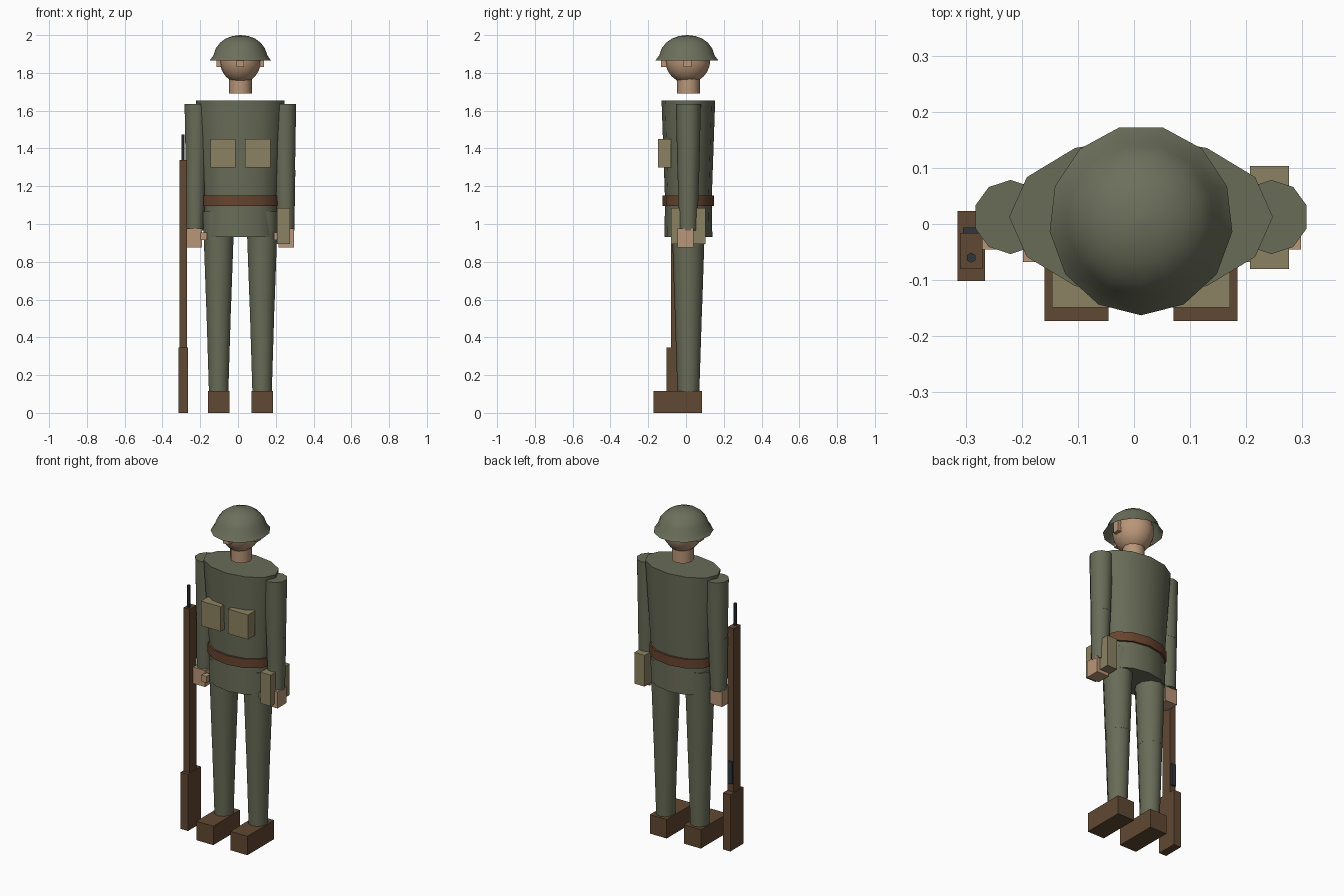
import bpy, bmesh, math
from mathutils import Vector

if "Cube" in bpy.data.objects:
    bpy.data.objects.remove(bpy.data.objects["Cube"])

CX, CY = 0.0125, 0.0125   # centre line of the figure


def mat(name, rgb):
    m = bpy.data.materials.new(name)
    m.diffuse_color = (*rgb, 1)
    m.use_nodes = True
    m.node_tree.nodes["Principled BSDF"].inputs["Base Color"].default_value = m.diffuse_color
    return m


UNIFORM = mat("uniform_green", (0.140, 0.148, 0.096))
HELMET = mat("helmet_green", (0.150, 0.160, 0.105))
SKIN = mat("skin", (0.485, 0.305, 0.188))
CANVAS = mat("canvas_tan", (0.262, 0.223, 0.122))
LEATHER = mat("boot_leather", (0.117, 0.065, 0.032))
BELT = mat("belt_leather", (0.135, 0.058, 0.028))
WOOD = mat("rifle_wood", (0.120, 0.065, 0.033))
STEEL = mat("dark_steel", (0.030, 0.037, 0.042))


def finish(name, bm, material, smooth=True):
    bmesh.ops.remove_doubles(bm, verts=bm.verts, dist=1e-5)
    bmesh.ops.recalc_face_normals(bm, faces=bm.faces)
    me = bpy.data.meshes.new(name)
    bm.to_mesh(me)
    bm.free()
    me.materials.append(material)
    ob = bpy.data.objects.new(name, me)
    bpy.context.collection.objects.link(ob)
    if smooth:
        bpy.ops.object.select_all(action='DESELECT')
        ob.select_set(True)
        bpy.context.view_layer.objects.active = ob
        bpy.ops.object.shade_smooth_by_angle(angle=math.radians(52))
    return ob


def box(name, x, y, z, material):
    """Box from (min, max) pairs."""
    bm = bmesh.new()
    bmesh.ops.create_cube(bm, size=1)
    for v in bm.verts:
        v.co = Vector([(a + b) / 2 + c * (b - a) for (a, b), c in zip((x, y, z), v.co)])
    return finish(name, bm, material, False)


def loft(name, rings, material, n=12, bottom=True):
    """Elliptical rings (cx, cy, z, rx, ry), from the bottom up."""
    bm = bmesh.new()
    loops = []
    for cx, cy, z, rx, ry in rings:
        loops.append([bm.verts.new((cx + rx * math.sin(2 * math.pi * k / n),
                                    cy - ry * math.cos(2 * math.pi * k / n), z))
                      for k in range(n)])
    for lo, hi in zip(loops, loops[1:]):
        for k in range(n):
            j = (k + 1) % n
            bm.faces.new((lo[k], lo[j], hi[j], hi[k]))
    if bottom:
        bm.faces.new(loops[0][::-1])
    bm.faces.new(loops[-1])
    return finish(name, bm, material)


def side_x(s, a, b):
    """Mirror an x range about the centre line."""
    return tuple(sorted((CX + s * a, CX + s * b)))


# Torso, tunic skirt and belt
loft("torso", [(CX, CY, 1.08, 0.193, 0.122), (CX, CY, 1.655, 0.235, 0.142)], UNIFORM)
loft("tunic_skirt", [(CX, CY, 0.93, 0.196, 0.127), (CX, CY, 1.10, 0.193, 0.124)], UNIFORM)
loft("belt", [(CX, CY, 1.095, 0.206, 0.136), (CX, CY, 1.15, 0.206, 0.136)], BELT)

# Neck, head, nose
loft("neck", [(CX, CY, 1.69, 0.061, 0.061), (CX, CY, 1.80, 0.061, 0.061)], SKIN)
bm = bmesh.new()
bmesh.ops.create_uvsphere(bm, u_segments=16, v_segments=12, radius=1)
for v in bm.verts:
    v.co = Vector((CX + 0.110 * v.co.x, 0.009 + 0.120 * v.co.y, 1.87 + 0.125 * v.co.z))
finish("head", bm, SKIN)
box("nose", (CX - 0.02, CX + 0.02), (-0.132, -0.09), (1.832, 1.88), SKIN)

# Helmet: open dome with a flared brim
profile = [(0.164, 1.865), (0.144, 1.892), (0.131, 1.93), (0.108, 1.96),
           (0.078, 1.982), (0.042, 1.995), (0.004, 2.0)]
loft("helmet", [(CX, 0.007, z, r, r * 1.035) for r, z in profile], HELMET, 13, False)

# Mirrored parts
for s, side in ((-1, "right"), (1, "left")):
    box(side + "_ear", side_x(s, 0.10, 0.125), (-0.012, 0.028), (1.832, 1.91), SKIN)
    # Legs
    lx = CX + s * 0.115
    loft(side + "_thigh", [(lx, CY, 0.56, 0.069, 0.073), (lx, CY, 1.065, 0.088, 0.090)],
         UNIFORM, 10)
    loft(side + "_shin", [(lx, CY, 0.11, 0.054, 0.058), (lx, CY, 0.575, 0.069, 0.073)],
         UNIFORM, 10)
    box(side + "_boot", side_x(s, 0.058, 0.172), (-0.173, 0.085), (0, 0.115), LEATHER)
    # Arms
    loft(side + "_upper_arm", [(CX + s * 0.236, CY, 1.275, 0.056, 0.058),
                               (CX + s * 0.2325, CY, 1.635, 0.066, 0.066)], UNIFORM, 10)
    loft(side + "_forearm", [(CX + s * 0.241, CY - 0.002, 0.965, 0.047, 0.050),
                             (CX + s * 0.236, CY, 1.285, 0.058, 0.057)], UNIFORM, 10)
    box(side + "_hand", side_x(s, 0.203, 0.285), (-0.045, 0.041), (0.875, 0.975), SKIN)
    box(side + "_thumb", side_x(s, 0.177, 0.21), (-0.068, -0.03), (0.915, 0.955), SKIN)
    # Chest pouch
    box(side + "_chest_pouch", side_x(s, 0.025, 0.159), (-0.149, -0.08), (1.30, 1.45), CANVAS)

# Hip bag on the left side
box("hip_bag", (0.207, 0.276), (-0.080, 0.103), (0.895, 1.085), CANVAS)

# Rifle standing beside the right leg
RX = -0.290
box("rifle_butt", (RX - 0.0245, RX + 0.0245), (-0.102, 0.023), (0, 0.345), WOOD)
box("rifle_stock", (RX - 0.020, RX + 0.020), (-0.080, -0.016), (0.34, 1.34), WOOD)
box("rifle_trigger_guard", (RX - 0.015, RX + 0.015), (-0.03, -0.006), (0.395, 0.53), STEEL)
loft("rifle_barrel", [(RX, -0.06, 1.33, 0.009, 0.009), (RX, -0.06, 1.475, 0.009, 0.009)], STEEL, 6)
